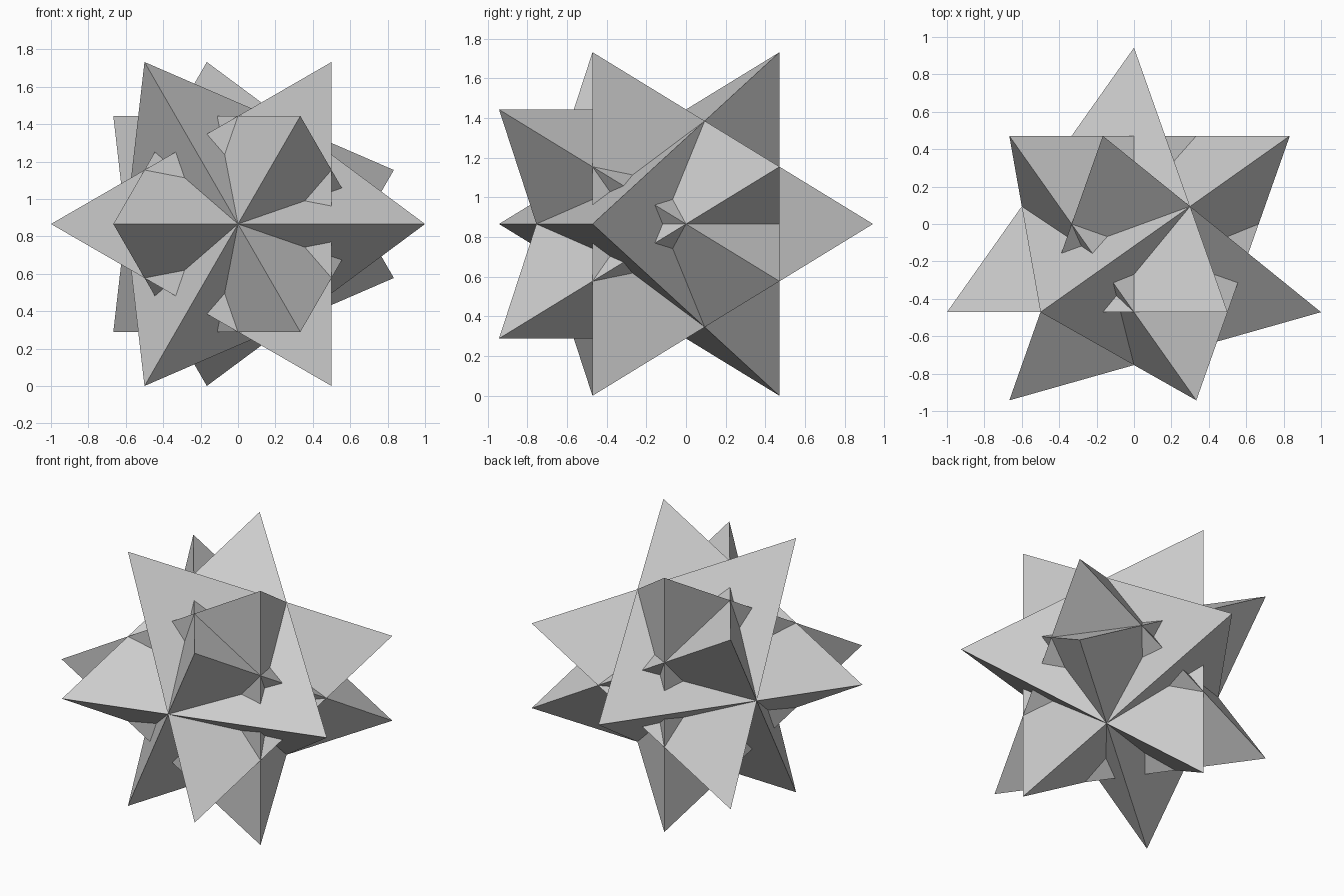
import bpy
import math
from mathutils import Vector, Matrix

if "Cube" in bpy.data.objects:
    bpy.data.objects.remove(bpy.data.objects["Cube"])

# One flat colour
grey = bpy.data.materials.new("light_grey")
grey.diffuse_color = (0.6, 0.6, 0.6, 1.0)
grey.use_nodes = True
grey.node_tree.nodes["Principled BSDF"].inputs["Base Color"].default_value = grey.diffuse_color

# Guide tetrahedron, with one corner on the +y axis
R = 1.5 / math.sqrt(2)
corners = [Vector((0, R, 0))]
for i in range(3):
    a = math.radians(120 * i)
    corners.append(Vector((math.cos(a), -R / 3, math.sin(a))))

# Offset that stands the star on the ground and centres its bounds
offset = Vector((0, -R / 9, math.sqrt(3) / 2))


def tetrahedron(name, points):
    mesh = bpy.data.meshes.new(name)
    faces = [(0, 1, 2), (0, 2, 3), (0, 3, 1), (1, 3, 2)]
    # Flip the winding when needed so that the faces point outwards
    volume = (points[1] - points[0]).cross(points[2] - points[0]).dot(points[3] - points[0])
    if volume > 0:
        faces = [f[::-1] for f in faces]
    mesh.from_pydata([p + offset for p in points], [], faces)
    mesh.materials.append(grey)
    obj = bpy.data.objects.new(name, mesh)
    bpy.context.collection.objects.link(obj)
    return obj


# Star: the guide given a half turn about each of its four corner axes
names = ["back_tetrahedron", "right_tetrahedron", "upper_tetrahedron", "lower_tetrahedron"]
for name, axis in zip(names, corners):
    turn = Matrix.Rotation(math.pi, 3, axis)
    tetrahedron(name, [turn @ c for c in corners])
